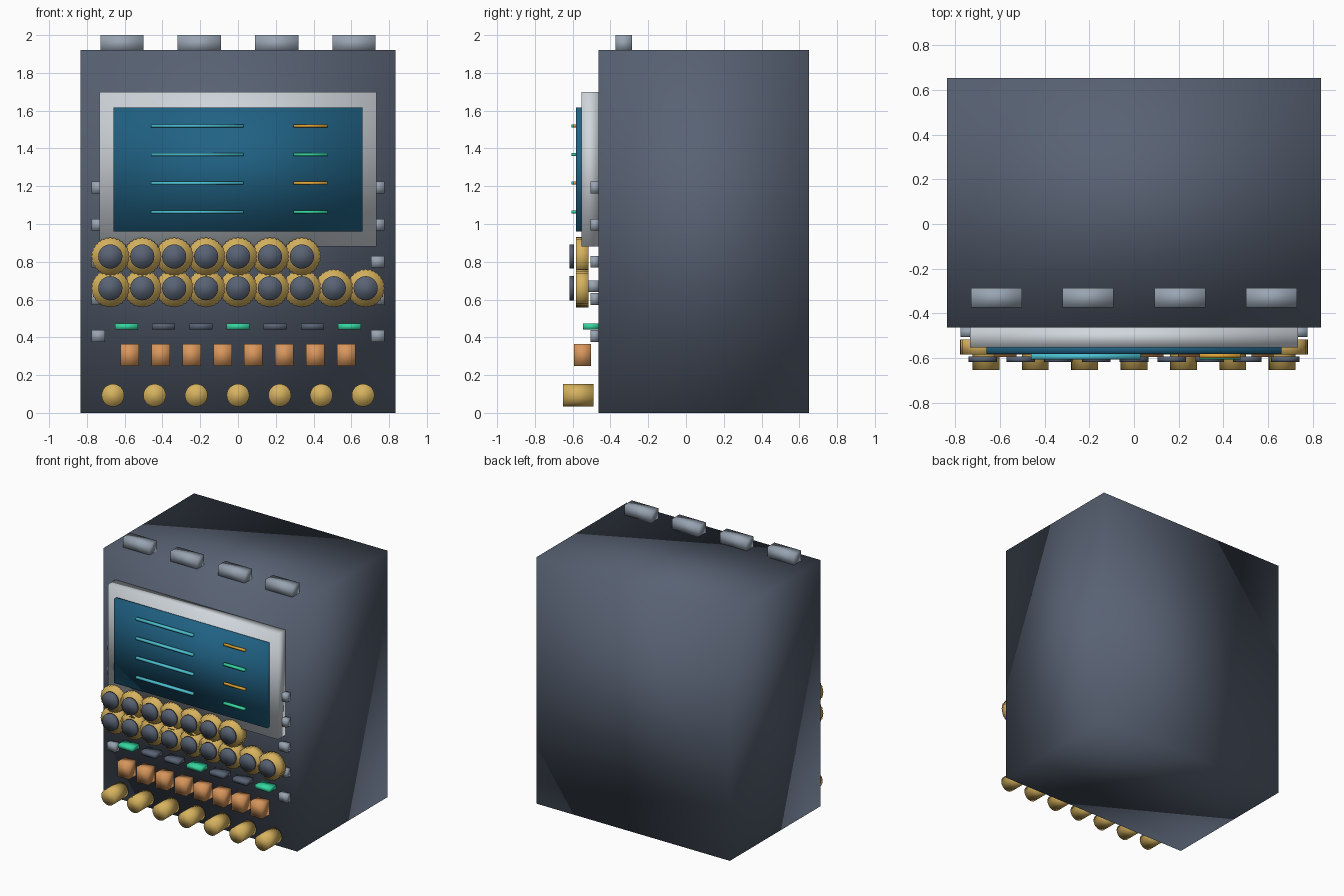
import bpy, bmesh
from math import pi, sin, cos
from mathutils import Matrix

cube = bpy.data.objects.get("Cube")
if cube:
    bpy.data.objects.remove(cube, do_unlink=True)


def material(name, rgb):
    """Flat material from display-space 0-255 values, stored linear."""
    lin = [(c / 255 / 12.92) if c < 11 else ((c / 255 + 0.055) / 1.055) ** 2.4 for c in rgb]
    m = bpy.data.materials.new(name)
    m.use_nodes = True
    m.diffuse_color = (*lin, 1)
    m.node_tree.nodes["Principled BSDF"].inputs["Base Color"].default_value = (*lin, 1)
    return m


SLATE = material("slate", (88, 98, 115))
SILVER = material("silver", (208, 214, 220))
STEEL = material("steel grey", (152, 164, 178))
BLUE = material("screen blue", (32, 98, 132))
GOLD = material("gold", (214, 178, 94))
COPPER = material("copper", (216, 150, 92))
GREEN = material("green", (52, 214, 160))
CYAN = material("cyan", (76, 192, 210))
AMBER = material("amber", (222, 164, 52))


def finish(name, bm, mat):
    """Turn a bmesh into a smooth-shaded object."""
    bmesh.ops.recalc_face_normals(bm, faces=bm.faces)
    for f in bm.faces:
        f.smooth = True
    mesh = bpy.data.meshes.new(name)
    bm.to_mesh(mesh)
    bm.free()
    mesh.materials.append(mat)
    obj = bpy.data.objects.new(name, mesh)
    bpy.context.collection.objects.link(obj)
    return obj


def box(name, mat, x, y, z):
    """Box spanning the (low, high) ranges on each axis."""
    bm = bmesh.new()
    spans = (x, y, z)
    size = Matrix.Diagonal([b - a for a, b in spans] + [1])
    place = Matrix.Translation([(a + b) / 2 for a, b in spans])
    bmesh.ops.create_cube(bm, size=1, matrix=place @ size)
    return finish(name, bm, mat)


def disc(name, mat, x, z, y, radius, sides=32, notch=0):
    """Round part facing the front; notch pulls in every second rim point."""
    bm = bmesh.new()
    ring = []
    for i in range(sides):
        r = radius - notch * (i % 2)
        a = 2 * pi * i / sides
        ring.append(bm.verts.new((x + r * cos(a), y[0], z + r * sin(a))))
    cap = bm.faces.new(ring)
    back = bmesh.ops.extrude_face_region(bm, geom=[cap], use_keep_orig=True)["geom"]
    moved = [v for v in back if isinstance(v, bmesh.types.BMVert)]
    bmesh.ops.translate(bm, verts=moved, vec=(0, y[1] - y[0], 0))
    return finish(name, bm, mat)


def around(c, size):
    return (c - size / 2, c + size / 2)


FRONT = -0.462

# Cabinet and the tabs on its roof
box("cabinet", SLATE, (-0.835, 0.835), (FRONT, 0.652), (0, 1.92))
for i in range(4):
    box(f"roof_tab_{i}", STEEL, around(-0.615 + 0.41 * i, 0.228), (-0.374, -0.286), (1.91, 2.0))

# Display: frame, screen and readout lines
box("screen_frame", SILVER, (-0.733, 0.733), (-0.553, FRONT), (0.88, 1.70))
box("screen", BLUE, (-0.66, 0.66), (-0.582, -0.54), (0.96, 1.617))
for i in range(4):
    z = around(1.52 - 0.152 * i, 0.016)
    box(f"long_readout_{i}", CYAN, (-0.46, 0.03), (-0.605, -0.58), z)
    if i % 2:
        box(f"short_readout_{i}", GREEN, (0.293, 0.475), (-0.605, -0.58), z)
    else:
        box(f"short_readout_{i}", AMBER, (0.293, 0.475), (-0.598, -0.58), z)

# Clips down both sides of the panel
for side, label in ((-1, "right"), (1, "left")):
    for i in range(5):
        box(f"{label}_clip_{i}", STEEL, around(side * 0.739, 0.072), (-0.505, FRONT),
            around(1.193 - 0.1965 * i, 0.062))

# Two rows of knurled dials with dark centres, on a mounting bar
box("dial_bar", STEEL, (-0.7, 0.7), (-0.52, FRONT), (0.64, 0.70))
for row, (count, z) in enumerate(((7, 0.828), (9, 0.66))):
    for i in range(count):
        x = -0.676 + 0.169 * i
        disc(f"dial_{row}_{i}", GOLD, x, z, (-0.583, -0.517), 0.102, 56, 0.006)
        disc(f"dial_centre_{row}_{i}", SLATE, x, z, (-0.617, -0.593), 0.064)

# Indicator strip, every third one lit
for i in range(7):
    box(f"indicator_{i}", SLATE if i % 3 else GREEN, around(-0.591 + 0.197 * i, 0.122),
        (-0.545, FRONT), (0.441, 0.473))

# Copper keys
for i in range(8):
    box(f"key_{i}", COPPER, around(-0.574 + 0.164 * i, 0.098), (-0.594, -0.504), (0.247, 0.364))

# Gold pegs along the bottom
for i in range(7):
    disc(f"peg_{i}", GOLD, -0.662 + 0.2207 * i, 0.093, (-0.652, -0.49), 0.06)
